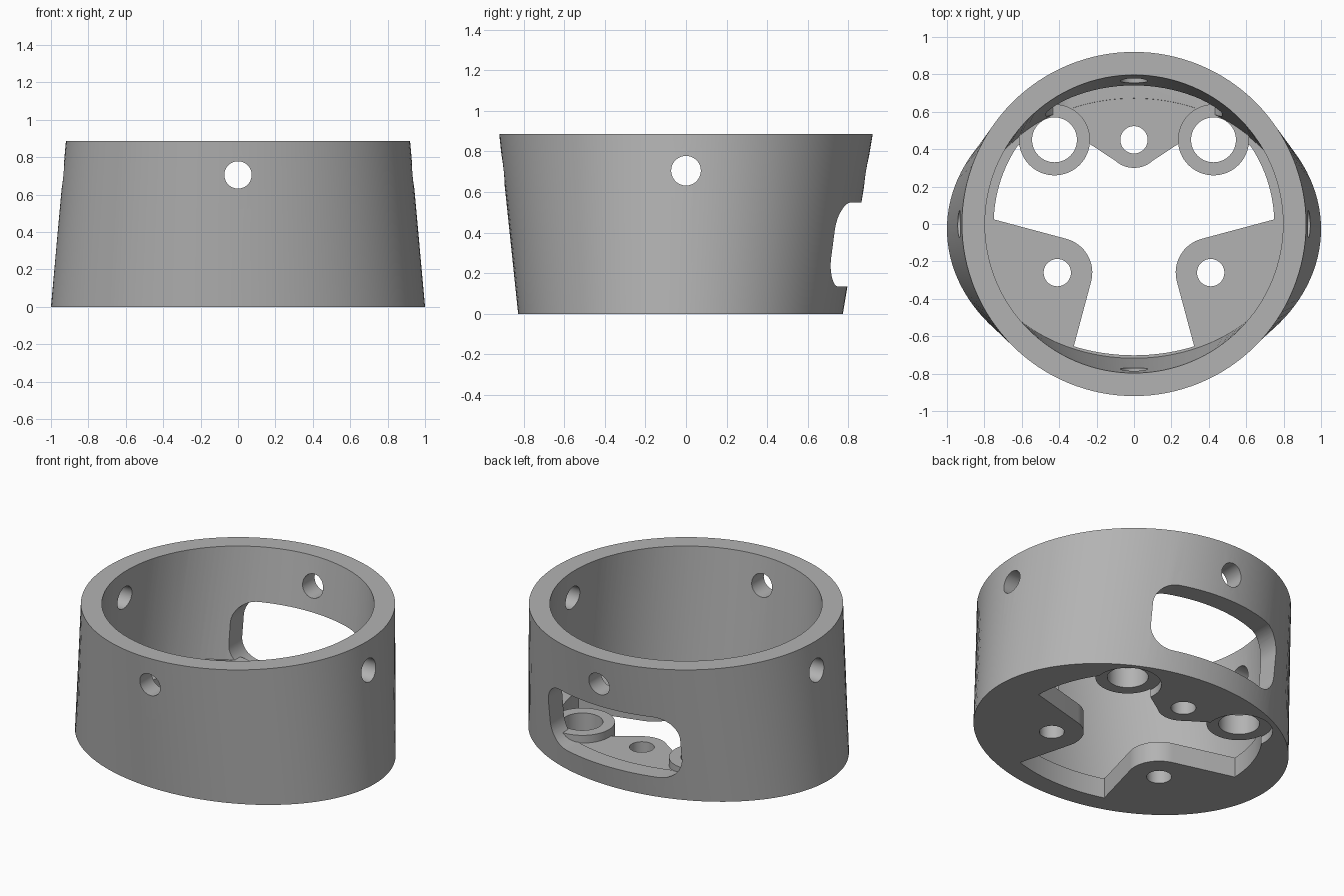
import bpy, bmesh
from math import sin, cos, pi, radians, sqrt
from mathutils import Matrix

if "Cube" in bpy.data.objects:
    bpy.data.objects.remove(bpy.data.objects["Cube"])

HEIGHT, FLOOR, SEGS = 0.885, 0.13, 128
BOSS, LEG, TAB = (0.425, 0.45), (0.41, -0.26), (0, 0.45)

grey = bpy.data.materials.new("plain grey")
grey.use_nodes = True
grey.diffuse_color = (0.45, 0.45, 0.45, 1)
grey.node_tree.nodes["Principled BSDF"].inputs["Base Color"].default_value = grey.diffuse_color


def bridge(name, lower, upper):
    """Closed solid between two matching loops of points."""
    bm = bmesh.new()
    a = [bm.verts.new(p) for p in lower]
    b = [bm.verts.new(p) for p in upper]
    bm.faces.new(a[::-1])
    bm.faces.new(b)
    for i in range(len(a)):
        j = (i + 1) % len(a)
        bm.faces.new((a[i], a[j], b[j], b[i]))
    bmesh.ops.recalc_face_normals(bm, faces=bm.faces)
    mesh = bpy.data.meshes.new(name)
    bm.to_mesh(mesh)
    bm.free()
    obj = bpy.data.objects.new(name, mesh)
    bpy.context.collection.objects.link(obj)
    mesh.materials.append(grey)
    return obj


def prism(name, outline, z0, z1):
    return bridge(name, [(x, y, z0) for x, y in outline], [(x, y, z1) for x, y in outline])


def disc(center, r, z0, z1, name="round_cutter"):
    return prism(name, arc(center, r, 0, 360, 64)[:-1], z0, z1)


def arc(center, r, start, end, steps=16):
    angles = [radians(start + (end - start) * i / steps) for i in range(steps + 1)]
    return [(center[0] + r * cos(a), center[1] + r * sin(a)) for a in angles]


def loft(name, inset, z0, z1):
    """Solid running from a wide oval at the base to a circle at the top."""
    def ring(z):
        t = z / HEIGHT
        rx = 1 - 0.08 * t - inset
        ry = 0.80 + 0.12 * t - inset
        cy = -0.027 * (1 - t)
        return [(rx * cos(2 * pi * i / SEGS), cy + ry * sin(2 * pi * i / SEGS), z)
                for i in range(SEGS)]
    return bridge(name, ring(z0), ring(z1))


def combine(target, tool, operation="DIFFERENCE"):
    mod = target.modifiers.new("combine", "BOOLEAN")
    mod.operation, mod.solver, mod.object = operation, "EXACT", tool
    bpy.context.view_layer.objects.active = target
    bpy.ops.object.modifier_apply(modifier=mod.name)
    bpy.data.objects.remove(tool)


def mirrored(center):
    return [center, (-center[0], center[1])]


# Tapered cup with a flat floor
body = loft("tapered_housing", 0, 0, HEIGHT)
combine(body, loft("cavity_cutter", 0.123, FLOOR, HEIGHT + 0.1))

# Floor opening: oval trimmed by a circle, leaving the tabs and legs standing
outline = []
for i in range(SEGS):
    a = 2 * pi * i / SEGS
    x, y = 0.87 * cos(a), -0.027 + 0.675 * sin(a)
    k = min(1, 0.75 / sqrt(x * x + y * y))
    outline.append((x * k, min(y * k, 0.43)))
opening = prism("opening_cutter", outline, -0.1, FLOOR + 0.02)
for c in mirrored(BOSS):
    combine(opening, disc(c, 0.188, -0.3, 0.4))
for side in (1, -1):
    leg = arc(LEG, 0.187, 105, 195)
    (ux, uy), (lx, ly) = leg[0], leg[-1]
    reach = 0.8
    leg += [(lx + reach * cos(radians(-75)), ly + reach * sin(radians(-75))), (1.2, -1.1),
            (ux + reach * cos(radians(15)), uy + reach * sin(radians(15)))]
    combine(opening, prism("leg_shape", [(side * x, y) for x, y in leg], -0.3, 0.4))
tab = arc(TAB, 0.15, 228, 312) + [(0.27, 0.45), (0.27, 0.6), (-0.27, 0.6), (-0.27, 0.45)]
combine(opening, prism("tab_shape", tab, -0.3, 0.4))
combine(body, opening)

# Rounded window through the back wall
w, r, low, high = 0.47, 0.14, 0.135, 0.548
window = (arc((w - r, high - r), r, 0, 90) + arc((r - w, high - r), r, 90, 180)
          + arc((r - w, low + r), r, 180, 270) + arc((w - r, low + r), r, 270, 360))
combine(body, bridge("window_cutter", [(x, 0.4, z) for x, z in window],
                     [(x, 1.2, z) for x, z in window]))

# Raised bosses, recessed from underneath
for c in mirrored(BOSS):
    combine(body, disc(c, 0.19, 0.03, 0.18, "boss"), "UNION")
    combine(body, disc(c, 0.197, -0.1, 0.05))
    combine(body, disc(c, 0.12, -0.2, 0.4))

# Screw holes in the floor
for c in mirrored(LEG) + [TAB]:
    combine(body, disc(c, 0.073, -0.2, 0.4))

# Cross holes through the upper wall
for axis in "XY":
    drill = disc((0, 0), 0.073, -1.3, 1.3)
    drill.data.transform(Matrix.Translation((0, 0, 0.705)) @ Matrix.Rotation(pi / 2, 4, axis))
    combine(body, drill)

bpy.ops.object.select_all(action="DESELECT")
body.select_set(True)
bpy.context.view_layer.objects.active = body
bpy.ops.object.shade_smooth_by_angle(angle=radians(30))
